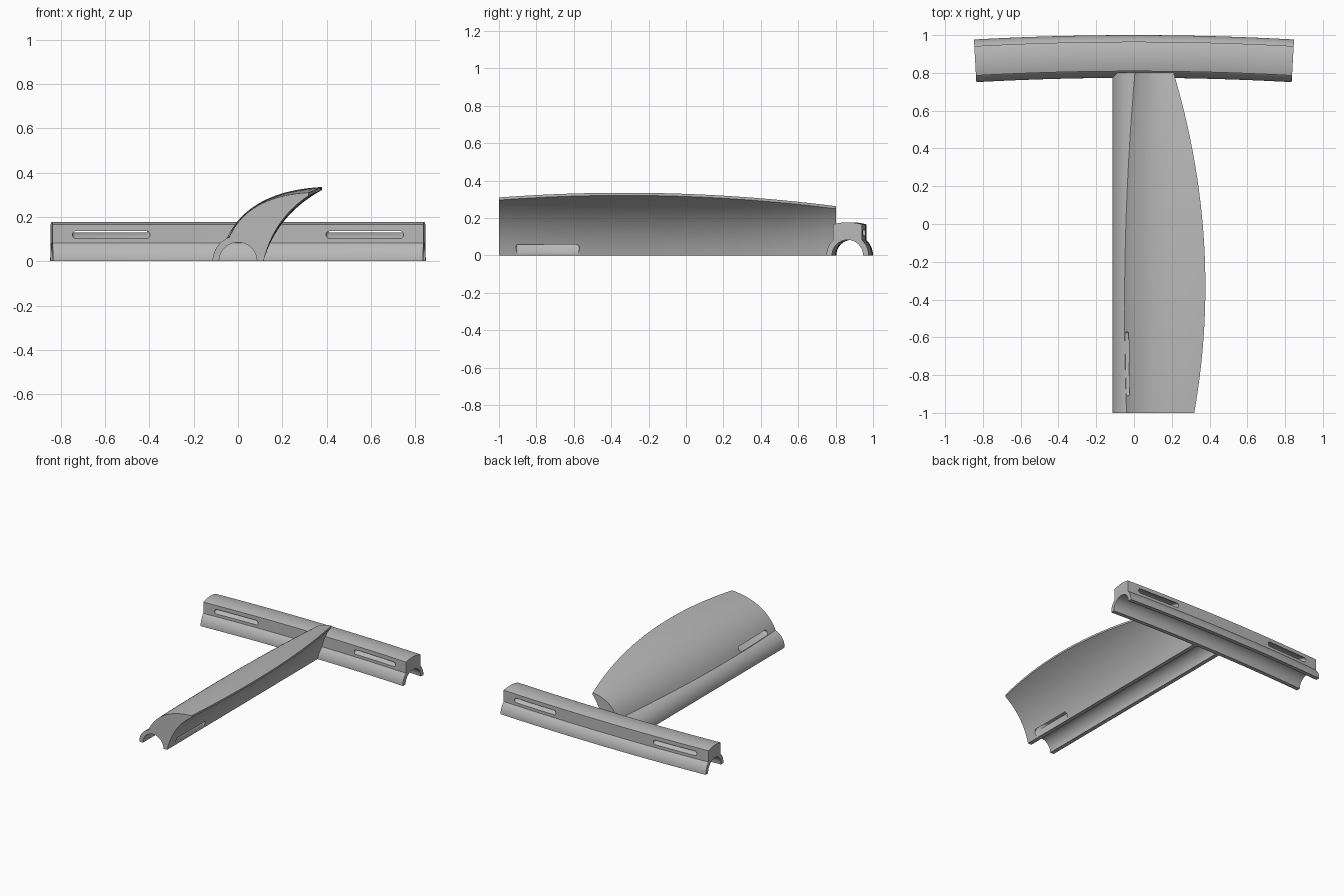
import bpy, bmesh
from math import pi, sin, cos, acos, sqrt
from mathutils import Matrix, Vector

if "Cube" in bpy.data.objects:
    bpy.data.objects.remove(bpy.data.objects["Cube"])

grey = bpy.data.materials.new("plain_grey")
grey.use_nodes = True
grey.diffuse_color = (0.48, 0.48, 0.48, 1)
grey.node_tree.nodes["Principled BSDF"].inputs["Base Color"].default_value = grey.diffuse_color


def arc(r, a0, a1, n=20):
    return [(r * cos(a0 + (a1 - a0) * i / n), r * sin(a0 + (a1 - a0) * i / n)) for i in range(n + 1)]


def bend(p0, p1, p2, n=20):
    """Quadratic curve from p0 to p2 pulled towards p1."""
    ts = [i / n for i in range(n + 1)]
    return [tuple((1 - t) ** 2 * a + 2 * t * (1 - t) * b + t * t * c
                  for a, b, c in zip(p0, p1, p2)) for t in ts]


def loft(name, sections):
    """Skin a row of matching closed sections and cap both ends."""
    bm = bmesh.new()
    rows = [[bm.verts.new(p) for p in s] for s in sections]
    n = len(rows[0])
    for a, b in zip(rows, rows[1:]):
        for i in range(n):
            j = (i + 1) % n
            bm.faces.new((a[i], a[j], b[j], b[i]))
    bm.faces.new(rows[0])
    bm.faces.new(rows[-1][::-1])
    bmesh.ops.recalc_face_normals(bm, faces=bm.faces)
    mesh = bpy.data.meshes.new(name)
    bm.to_mesh(mesh)
    bm.free()
    mesh.materials.append(grey)
    obj = bpy.data.objects.new(name, mesh)
    bpy.context.collection.objects.link(obj)
    return obj


def cut_slot(target, matrix, half_length, radius, half_height):
    """Cut an arched strap slot with rounded ends around the channel axis."""
    s = half_length - half_height
    outline = [(s + x, z) for x, z in arc(half_height, -pi / 2, pi / 2, 8)]
    outline += [(-s + x, z) for x, z in arc(half_height, pi / 2, 3 * pi / 2, 8)]
    rows = [[matrix @ Vector((a, c * (radius + h), d * (radius + h))) for a, h in outline]
            for c, d in arc(1, 0, pi, 32)]
    cutter = loft("slot_cutter", rows)
    cutter.hide_render = True
    mod = target.modifiers.new("slot", "BOOLEAN")
    mod.operation = "DIFFERENCE"
    mod.solver = "EXACT"
    mod.object = cutter
    bpy.context.view_layer.objects.active = target
    bpy.ops.object.modifier_apply(modifier=mod.name)
    bpy.data.objects.remove(cutter)


def smooth(obj):
    bpy.ops.object.select_all(action="DESELECT")
    obj.select_set(True)
    bpy.context.view_layer.objects.active = obj
    bpy.ops.object.shade_smooth_by_angle(angle=0.5)


# Crossbar: half-pipe with a domed block on top, swept along a gentle arc
OUT, INN, HALF = 0.113, 0.083, 0.078
SWEEP, MID_Y = 15.3, 0.887
edge = acos(HALF / OUT)
dome = bend((-HALF, 0.166), (0, 0.188), (HALF, 0.166), 12)
bar_profile = arc(INN, 0, pi, 28) + arc(OUT, pi, pi - edge, 10) + dome + arc(OUT, edge, 0, 10)


def bar_frame(angle):
    turn = Matrix.Rotation(-angle, 4, "Z")
    return Matrix.Translation((0, MID_Y - SWEEP, 0)) @ turn @ Matrix.Translation((0, SWEEP, 0))


bar_rows = []
for i in range(25):
    frame = bar_frame(0.055 * (i / 12 - 1))
    bar_rows.append([frame @ Vector((0, u, z)) for u, z in bar_profile])
crossbar = loft("crossbar", bar_rows)
for side in (-1, 1):
    cut_slot(crossbar, bar_frame(side * 0.575 / SWEEP), 0.175, 0.1435, 0.014)
smooth(crossbar)

# Arm: half-pipe that grows into a curved blade leaning to one side
PIPE, BORE = 0.115, 0.085


def arm_section(y):
    base_x = -0.05 + 0.055 * ((y + 0.45) / 1.25) ** 2
    base = (base_x, sqrt(PIPE ** 2 - base_x ** 2))
    drop = (y + 0.33) ** 2
    tip = (0.378 - 0.1316 * drop, 0.335 - 0.056 * drop)
    low = (tip[0], tip[1] - 0.014)
    root = (PIPE, 0)

    def pull(p, q, kx, kz):
        return (p[0] + kx * (q[0] - p[0]), p[1] + kz * (q[1] - p[1]))

    outer = bend(base, pull(base, tip, 0.228, 0.92), tip)
    inner = bend(low, pull(root, low, 0.227, 0.65), root)
    pts = arc(BORE, 0, pi, 28) + arc(PIPE, pi, acos(base_x / PIPE), 14)[:-1] + outer + inner
    return [(x, y, z) for x, z in pts]


arm = loft("bladed_arm", [arm_section(-1 + 1.802 * i / 36) for i in range(37)])
along_y = Matrix.Translation((0, -0.74, 0)) @ Matrix.Rotation(pi / 2, 4, "Z")
cut_slot(arm, along_y, 0.17, 0.132, 0.0145)
smooth(arm)
